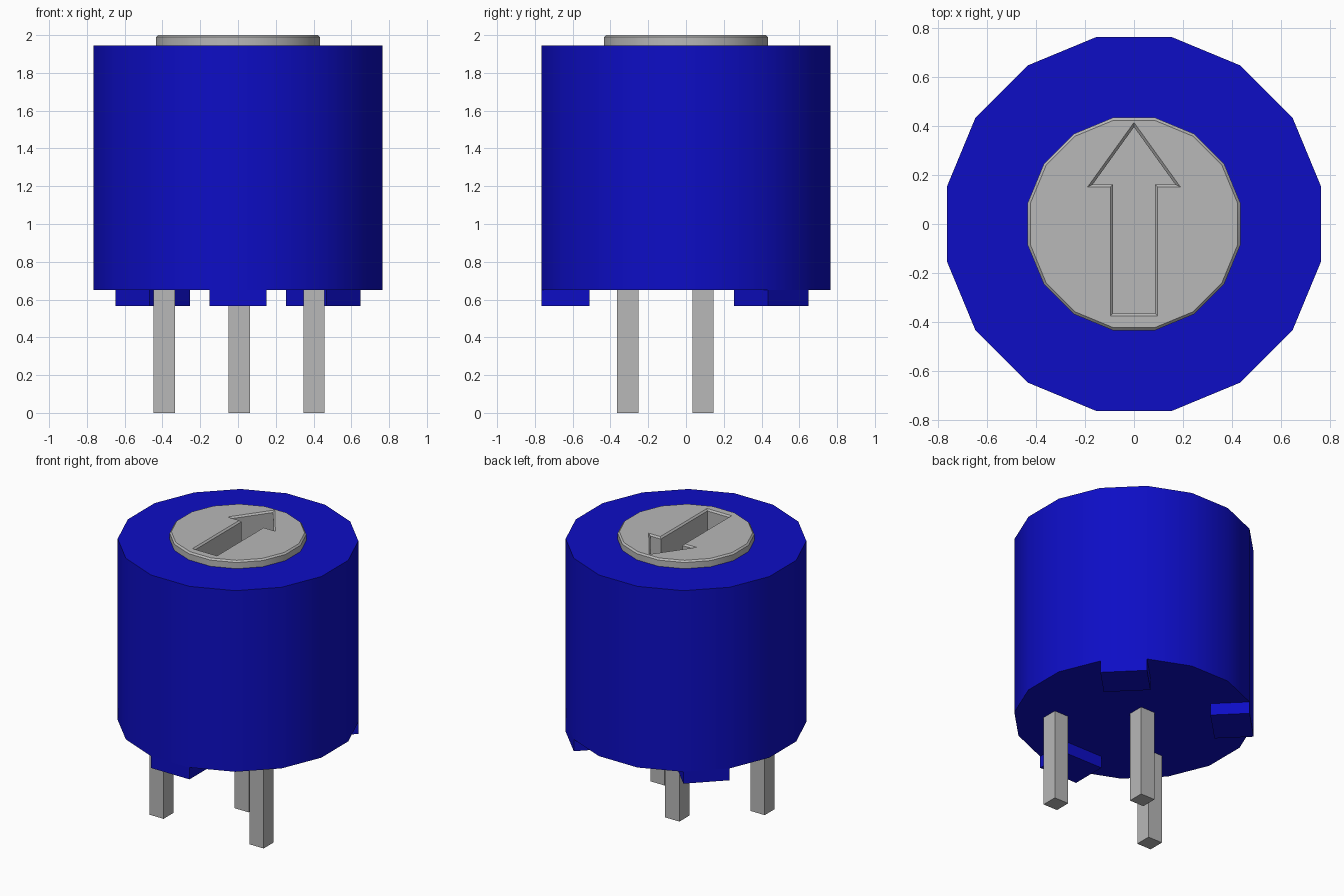
import bpy, bmesh, math
from mathutils import Vector, Matrix

cube = bpy.data.objects.get("Cube")
if cube:
    bpy.data.objects.remove(cube, do_unlink=True)


def material(name, color, roughness):
    m = bpy.data.materials.new(name)
    m.use_nodes = True
    m.diffuse_color = color
    bsdf = m.node_tree.nodes["Principled BSDF"]
    bsdf.inputs["Base Color"].default_value = color
    bsdf.inputs["Roughness"].default_value = roughness
    return m


BLUE = material("blue plastic", (0.004, 0.004, 0.56, 1), 0.5)
GREY = material("light grey", (0.48, 0.48, 0.48, 1), 0.5)
SIDES = 16
BASE, TOP, DIAL_TOP = 0.65, 1.945, 2.0
SOCKET = 1.65


def make_object(name, bm, mat):
    bmesh.ops.recalc_face_normals(bm, faces=bm.faces)
    me = bpy.data.meshes.new(name)
    bm.to_mesh(me)
    bm.free()
    me.materials.append(mat)
    ob = bpy.data.objects.new(name, me)
    bpy.context.collection.objects.link(ob)
    return ob


def activate(ob):
    bpy.ops.object.select_all(action='DESELECT')
    ob.select_set(True)
    bpy.context.view_layer.objects.active = ob


def loft(name, loops, mat):
    """Closed solid through a stack of equal-length point loops."""
    bm = bmesh.new()
    rings = [[bm.verts.new(p) for p in loop] for loop in loops]
    n = len(rings[0])
    for a, b in zip(rings, rings[1:]):
        for i in range(n):
            j = (i + 1) % n
            bm.faces.new((a[i], a[j], b[j], b[i]))
    bm.faces.new(rings[0])
    bm.faces.new(rings[-1])
    return make_object(name, bm, mat)


def ring(radius, z):
    # Half-step start puts a flat side on each axis
    return [(radius * math.cos((i + 0.5) * math.tau / SIDES),
             radius * math.sin((i + 0.5) * math.tau / SIDES), z) for i in range(SIDES)]


def box(name, size, centre, mat, turn=0.0):
    bm = bmesh.new()
    bmesh.ops.create_cube(bm, size=1)
    bm.transform(Matrix.Rotation(turn, 4, 'Z') @ Matrix.Translation(centre)
                 @ Matrix.Diagonal((*size, 1)))
    return make_object(name, bm, mat)


def outset(points, d):
    """Offset a counter-clockwise outline outwards by d with mitred corners."""
    result = []
    for i, p in enumerate(points):
        e1 = (p - points[i - 1]).normalized()
        e2 = (points[(i + 1) % len(points)] - p).normalized()
        n1, n2 = Vector((e1.y, -e1.x)), Vector((e2.y, -e2.x))
        result.append(p + (n1 + n2) * d / (1 + n1.dot(n2)))
    return result


# Body: prism with a round socket in the top for the dial
body = loft("body", [ring(0.78, BASE), ring(0.78, TOP),
                     ring(0.44, TOP), ring(0.44, SOCKET)], BLUE)

# Dial with a chamfered rim
dial = loft("dial", [ring(0.443, SOCKET), ring(0.443, DIAL_TOP - 0.011),
                     ring(0.432, DIAL_TOP)], GREY)

# Arrow slot with a chamfered lip, cut into the dial
half = [(0.097, -0.376), (0.097, 0.151), (0.19, 0.151)]
outline = [Vector(p) for p in half + [(0, 0.415)] + [(-x, y) for x, y in reversed(half)]]
C = 0.011
slot = loft("arrow_cutter",
            [[(p.x, p.y, z) for p in outset(outline, d)]
             for d, z in ((-C, 1.75), (-C, DIAL_TOP - C), (C, DIAL_TOP + C))], GREY)
slot.hide_render = True
mod = dial.modifiers.new("arrow_slot", 'BOOLEAN')
mod.operation = 'DIFFERENCE'
mod.solver = 'EXACT'
mod.object = slot
activate(dial)
bpy.ops.object.modifier_apply(modifier=mod.name)
bpy.data.objects.remove(slot, do_unlink=True)

for ob in (body, dial):
    activate(ob)
    bpy.ops.object.shade_smooth_by_angle(angle=math.radians(30))

# Standoff feet flush with three of the body's flat sides
for name, degrees in (("front_foot", -90), ("back_left_foot", 45), ("back_right_foot", 135)):
    box(name, (0.255, 0.304, 0.085), (0.6375, 0, BASE - 0.0425), BLUE, math.radians(degrees))

# Square pins
for name, x, y in (("right_pin", -0.39, -0.308), ("left_pin", 0.402, -0.308),
                   ("middle_pin", 0.006, 0.09)):
    box(name, (0.113, 0.113, 0.7), (x, y, 0.35), GREY)
